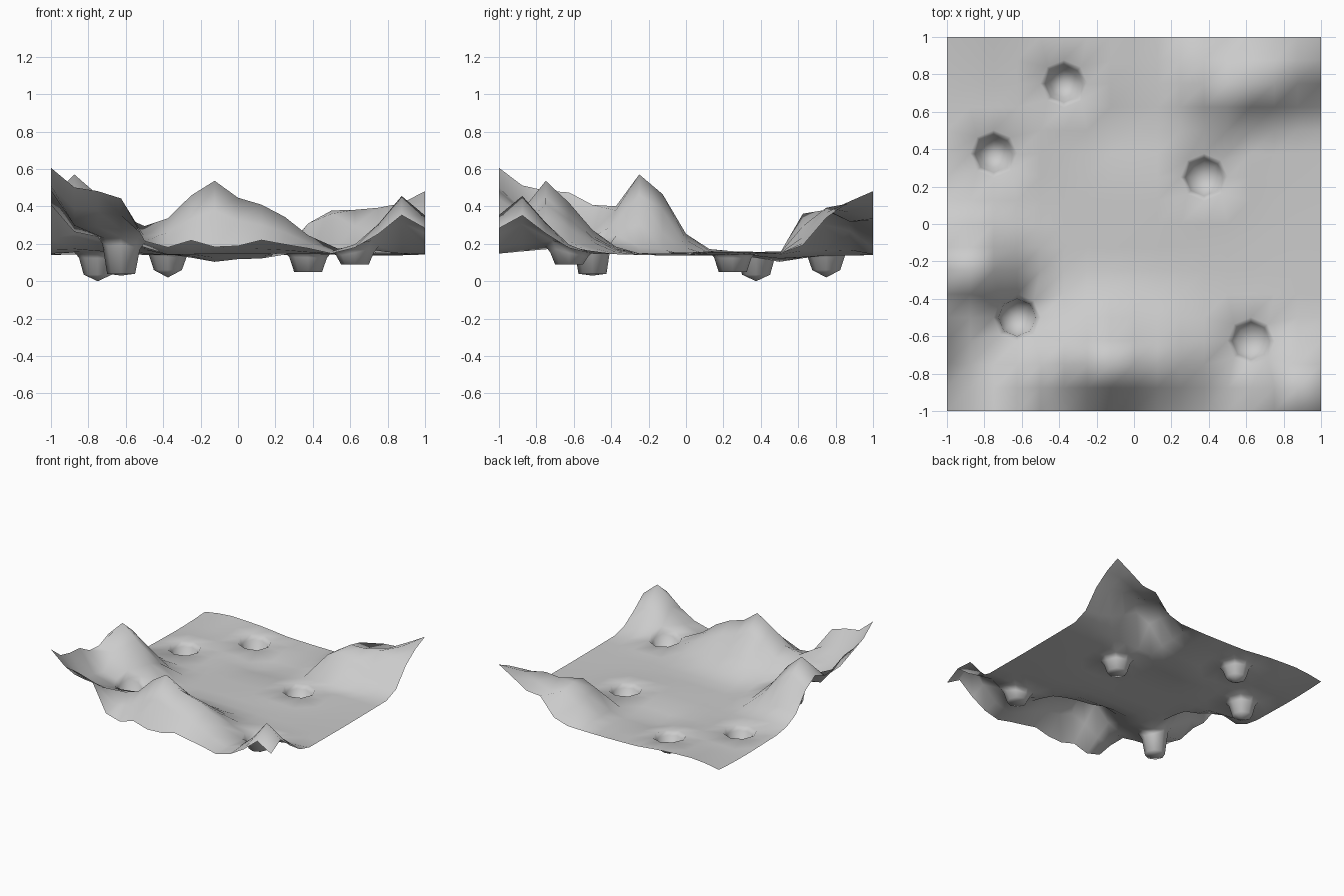
import bpy
import bmesh
import math

cube = bpy.data.objects.get("Cube")
if cube:
    bpy.data.objects.remove(cube, do_unlink=True)

STEP = 0.125
CELLS = 16
GROUND = 0.145

# Hills: peak rise, start x, profile across x, start y, profile across y
HILLS = [
    # front ridge
    (0.395, -0.625, (0.1, 0.36, 0.47, 0.79, 1, 0.78, 0.69, 0.52, 0.26, 0.05),
     -1, (0.05, 0.6, 1, 0.7, 0.33, 0.1)),
    # wavy front border
    (0.08, -0.5, (0.8, 0.4, 0.9, 0.5, 0.6, 1, 0.7, 0.4), -1, (1,)),
    # left hill
    (0.425, -1, (0.71, 1, 0.75, 0.38, 0.1),
     -0.5, (0.25, 0.55, 1, 0.75, 0.25, 0.06)),
    # front left corner
    (0.465, -1, (1, 0.77, 0.72, 0.63, 0.12),
     -1, (1, 0.68, 0.42, 0.25, 0.12, 0.05)),
    # left border
    (0.345, -1, (1, 0.45, 0.12),
     -1, (1, 1.08, 1, 0.97, 0.77, 0.74, 0.85, 0.6, 0.2)),
    # front right corner
    (0.305, 0.625, (0.15, 0.5, 1, 0.67), -1, (0.67, 1, 0.53, 0.15)),
    # low swell at the back left
    (0.035, -1, (0.3, 0.8, 1, 0.8, 0.6, 0.3), 0.75, (0.2, 0.5, 1)),
    # back right shoulder, row by row
    (0.23, 0.25, (0.1, 0.72, 0.93, 0.63, 0.37, 0.24, 0.2), 0.625, (1,)),
    (0.24, 0.25, (0.1, 0.65, 0.96, 0.96, 1, 0.9, 0.8), 0.75, (1,)),
    (0.28, 0.25, (0.1, 0.45, 0.72, 0.6, 0.77, 0.95, 1), 0.875, (1,)),
    (0.335, 0.5, (0.1, 0.52, 0.55, 0.78, 1), 1, (1,)),
]

# Craters: centre x, centre y, height of floor ring, height of floor centre
CRATERS = [
    (-0.375, 0.75, 0.06, 0.02),
    (-0.75, 0.375, 0.035, 0.0),
    (0.375, 0.25, 0.05, 0.05),
    (0.625, -0.625, 0.09, 0.09),
    (-0.625, -0.5, 0.04, 0.03),
]


def sample(profile, start, value):
    """Linear lookup in a profile that fades to zero at both ends."""
    t = (value - start) / STEP
    i = math.floor(t)

    def at(k):
        return profile[k] if 0 <= k < len(profile) else 0
    return at(i) + (at(i + 1) - at(i)) * (t - i)


def height(x, y):
    rise = max(h * sample(px, x0, x) * sample(py, y0, y)
               for h, x0, px, y0, py in HILLS)
    hollow = 0.04 * sample((0.5, 1, 0.6, 0.5), -0.25, x) * sample((0.5, 1, 0.5), 0.375, y)
    ripple = 0.008 * math.sin(5 * x + 1) * math.cos(4 * y)
    return GROUND + rise - hollow + ripple


bm = bmesh.new()

# Ground grid
grid = {}
for i in range(CELLS + 1):
    for j in range(CELLS + 1):
        x, y = i * STEP - 1, j * STEP - 1
        grid[i, j] = bm.verts.new((x, y, height(x, y)))

NEIGHBOURS = [(1, 0), (1, 1), (0, 1), (-1, 1), (-1, 0), (-1, -1), (0, -1), (1, -1)]
holes = set()
centres = []
for cx, cy, ring_z, centre_z in CRATERS:
    ci, cj = round((cx + 1) / STEP), round((cy + 1) / STEP)
    centres.append((ci, cj))
    holes |= {(ci - a, cj - b) for a in (0, 1) for b in (0, 1)}

for i in range(CELLS):
    for j in range(CELLS):
        if (i, j) not in holes:
            bm.faces.new((grid[i, j], grid[i + 1, j], grid[i + 1, j + 1], grid[i, j + 1]))


def ring_points(cx, cy, radius):
    for k in range(8):
        a = k * math.pi / 4
        yield cx + radius * math.cos(a), cy + radius * math.sin(a)


def bridge(outer, inner):
    for k in range(8):
        n = (k + 1) % 8
        bm.faces.new((outer[k], outer[n], inner[n], inner[k]))


# Crater rims, lips, walls and floors
for (cx, cy, ring_z, centre_z), (ci, cj) in zip(CRATERS, centres):
    rim = [grid[ci + a, cj + b] for a, b in NEIGHBOURS]
    for vert, (x, y) in zip(rim, ring_points(cx, cy, 0.127)):
        vert.co = (x, y, height(x, y) + 0.012)
    lip = [bm.verts.new((x, y, height(x, y) - 0.02))
           for x, y in ring_points(cx, cy, 0.1)]
    floor = [bm.verts.new((x, y, ring_z)) for x, y in ring_points(cx, cy, 0.075)]
    bridge(rim, lip)
    bridge(lip, floor)
    bm.verts.remove(grid[ci, cj])
    middle = bm.verts.new((cx, cy, centre_z))
    for k in range(8):
        bm.faces.new((floor[k], floor[(k + 1) % 8], middle))

bm.normal_update()
for face in bm.faces:
    face.smooth = True

mesh = bpy.data.meshes.new("cratered_ground")
bm.to_mesh(mesh)
bm.free()
ground = bpy.data.objects.new("cratered_ground", mesh)
bpy.context.collection.objects.link(ground)

# Plain grey
grey = bpy.data.materials.new("stone_grey")
grey.use_nodes = True
colour = (0.6, 0.6, 0.6, 1)
grey.diffuse_color = colour
grey.node_tree.nodes["Principled BSDF"].inputs["Base Color"].default_value = colour
mesh.materials.append(grey)
